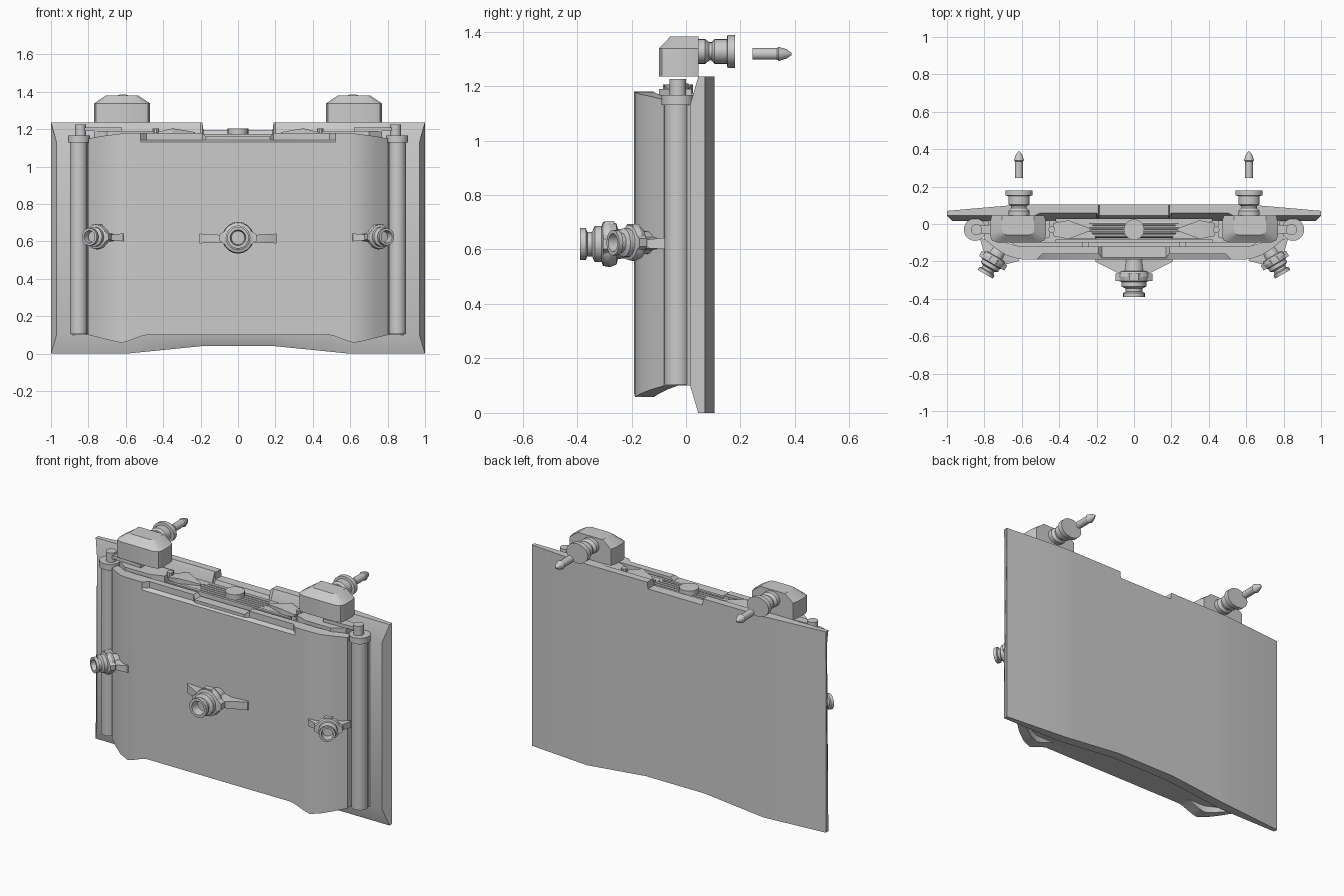
import bpy, bmesh
from math import cos, sin, pi, radians
from mathutils import Matrix, Vector

if "Cube" in bpy.data.objects:
    bpy.data.objects.remove(bpy.data.objects["Cube"])


def make(name, verts, faces, matrix=None):
    bm = bmesh.new()
    vs = [bm.verts.new(v) for v in verts]
    for f in faces:
        bm.faces.new([vs[i] for i in f])
    if matrix:
        bm.transform(matrix)
    bmesh.ops.recalc_face_normals(bm, faces=bm.faces)
    me = bpy.data.meshes.new(name)
    bm.to_mesh(me)
    bm.free()
    ob = bpy.data.objects.new(name, me)
    bpy.context.collection.objects.link(ob)
    bpy.ops.object.select_all(action='DESELECT')
    ob.select_set(True)
    bpy.context.view_layer.objects.active = ob
    bpy.ops.object.shade_smooth_by_angle(angle=radians(30))
    return ob


def loft(name, rings, matrix=None):
    """Skin equal-sized rings of points and cap both ends."""
    n = len(rings[0])
    faces = [(k * n + i, k * n + (i + 1) % n, (k + 1) * n + (i + 1) % n, (k + 1) * n + i)
             for k in range(len(rings) - 1) for i in range(n)]
    faces += [tuple(range(n)), tuple(range((len(rings) - 1) * n, len(rings) * n))]
    return make(name, [p for r in rings for p in r], faces, matrix)


def mirrored(half):
    """Half sections (x > 0 outward) extended to the -x side."""
    return [[(-x, y, z) for x, y, z in r] for r in reversed(half)] + half


def lathe(name, profile, matrix, n=16, sx=1.0):
    """Profile of (distance, radius) turned about the local -y axis."""
    return loft(name, [[(sx * r * cos(2 * pi * i / n), -d, r * sin(2 * pi * i / n)) for i in range(n)]
                       for d, r in profile], matrix)


def box(name, x0, x1, y0, y1, z0, z1):
    return loft(name, [[(x, y0, z0), (x, y1, z0), (x, y1, z1), (x, y0, z1)] for x in (x0, x1)])


def prism(name, pts, z0, z1):
    return loft(name, [[(x, y, z) for x, y in pts] for z in (z0, z1)])


def upright(name, x, y, r, z0, z1, n=16):
    return prism(name, [(x + r * cos(2 * pi * i / n), y + r * sin(2 * pi * i / n)) for i in range(n)], z0, z1)


T = Matrix.Translation

# Back plate: notched top edge, arched bottom, front face ramping up to the core
half = []
for x, yb, yt, z0, z1 in [(.185, .105, .045, .04, 1.195), (.19, .105, .045, .04, 1.235),
                          (.2, .105, .06, .04, 1.235), (.5, .105, .06, .01, 1.235),
                          (.53, .105, .045, .007, 1.235), (.6, .105, .045, 0, 1.235),
                          (.9, .079, .045, 0, 1.235), (1, .07, .045, 0, 1.235)]:
    xi = min(x, .97)
    half.append([(x, yb, z0), (x, yb, z1), (x, yt, z1), (xi, .015, 1.13), (xi, .015, .1), (x, .045, z0)])
loft("back_plate", mirrored(half))

# Front panel with curved sides and a recessed lip along the top
half = []
for x, yf, yi, z0, z1, d in [(.17, -.19, -.12, .1, 1.16, .012), (.19, -.19, -.12, .1, 1.18, .03),
                             (.49, -.19, -.12, .1, 1.18, .03), (.52, -.19, -.12, .093, 1.18, 0),
                             (.58, -.19, -.12, .07, 1.18, 0), (.62, -.187, -.118, .058, 1.178, 0),
                             (.68, -.168, -.1, .07, 1.17, 0), (.74, -.13, -.07, .085, 1.162, 0),
                             (.8, -.08, -.03, .1, 1.15, 0)]:
    half.append([(x, yi, z0), (x, yi, z1), (x, yf + d, z1), (x, yf + d, 1.142),
                 (x, yf, 1.132), (x, yf, z0)])
loft("front_panel", mirrored(half))

# Core between the plates and its top deck
prism("core", [(-.9, .03), (.9, .03), (.87, -.01), (.78, -.04), (.6, -.13),
               (-.6, -.13), (-.78, -.04), (-.87, -.01)], .1, 1.13)
prism("deck", [(-.78, .02), (.78, .02), (.78, -.05), (.7, -.1), (-.7, -.1), (-.78, -.05)], 1.12, 1.145)
box("deck_front_rail", -.42, .42, -.098, -.082, 1.13, 1.175)
box("deck_back_rail", -.42, .42, .012, .03, 1.13, 1.175)

# Centre knob and the rods beneath it
upright("centre_knob", 0, -.03, .055, 1.14, 1.205, 20)
for i in range(4):
    lathe("centre_rod", [(0, .011), (.48, .011)],
          T((.24, -.063 + i * .022, 1.165)) @ Matrix.Rotation(-pi / 2, 4, 'Z'), 8)


def fitting(name, matrix, wing):
    """Threaded port with a hollow end, ears and a winged base."""
    lathe(name, [(.0, .05), (.06, .055), (.065, .075), (.09, .085), (.115, .08), (.12, .066), (.145, .066),
                 (.155, .045), (.172, .045), (.178, .058), (.2, .058), (.2, .042), (.15, .036)], matrix, 20)
    half = [[(x, 0, z0), (x, 0, z1), (x, -y, z1), (x, -y, z0)]
            for x, y, z0, z1 in [(.03, .075, -.035, .03), (.09, .07, -.025, .015), (wing, .012, -.03, .022)]]
    loft(name + "_wings", mirrored(half), matrix)
    half = [[(x, -.075, -z), (x, -.075, z), (x, -.115, z), (x, -.115, -z)] for x, z in [(.05, .05), (.098, .018)]]
    loft(name + "_ears", mirrored(half), matrix)
    loft(name + "_latch", [[(-w, -.075, z), (w, -.075, z), (w, -.11, z), (-w, -.11, z)]
                           for w, z in [(.055, .05), (.025, .085)]], matrix)


fitting("centre_port", T((0, -.19, .62)), .205)

for s in (-1, 1):
    fitting("side_port", T((s * .715, -.13, .625)) @ Matrix.Rotation(s * radians(30), 4, 'Z')
            @ Matrix.Scale(.8, 4), .15)

    # Side hinge post with collar, pin and arm
    upright("hinge_post", s * .852, -.032, .047, .105, 1.135)
    upright("hinge_collar", s * .85, -.03, .06, 1.13, 1.167, 20)
    upright("hinge_pin", s * .842, -.03, .03, 1.16, 1.225)
    prism("hinge_arm", [(s * .84, -.01), (s * .62, .01), (s * .62, -.06), (s * .84, -.05)], 1.19, 1.21)

    # Deck plate under the shoulder block and the clip beside the rods
    prism("deck_plate", [(s * .45, .02), (s * .77, .02), (s * .77, -.05), (s * .7, -.1), (s * .53, -.1),
                         (s * .45, -.07)], 1.14, 1.19)
    loft("deck_clip", [[(s * x, -.08 + i, z) for x, i in [(.2, 0), (.24, .05), (.2, .1), (.34, .1),
                                                          (.43, .07), (.43, .03), (.34, 0)]]
                       for z in (1.13, 1.175)])
    loft("deck_wedge", [[(s * .23, -.03 - w, z) for w, z in [(.005, 1.175), (-.005, 1.175), (-.005, 1.185),
                                                             (.005, 1.185)]],
                        [(s * .35, -.08, 1.17), (s * .35, .02, 1.17), (s * .35, .02, 1.205), (s * .35, -.08, 1.205)],
                        [(s * .43, -.065, 1.17), (s * .43, .005, 1.17), (s * .43, .005, 1.185),
                         (s * .43, -.065, 1.185)]])
    upright("deck_stud", s * .44, -.03, .018, 1.17, 1.205, 10)
    upright("rail_peg", s * .26, -.108, .02, 1.13, 1.165, 8)

    # Shoulder block with sloped top
    base = [(-.14, .045), (-.15, .01), (-.15, -.06), (-.14, -.088), (-.11, -.1),
            (.11, -.1), (.14, -.088), (.15, -.06), (.15, .01), (.14, .045)]
    top = [(-.085, .045), (-.085, .02), (-.085, -.04), (-.075, -.052), (-.06, -.058),
           (.06, -.058), (.075, -.052), (.085, -.04), (.085, .02), (.085, .045)]
    loft("shoulder_block", [[(s * .62 + x, y, z) for x, y in ring]
                            for ring, z in [(base, 1.235), (base, 1.338), (top, 1.381)]])

    # Neck and disc behind the block, with a separate floating dart
    lathe("shoulder_knob", [(-.03, .046), (-.07, .046), (-.085, .034), (-.095, .034), (-.105, .046),
                            (-.15, .046), (-.152, .06), (-.18, .06)],
          T((s * .615, 0, 1.327)), 20, 1.22)
    lathe("dart", [(-.245, .022), (-.335, .022), (-.34, .027), (-.37, .017), (-.388, .004)],
          T((s * .615, 0, 1.318)), 14)
